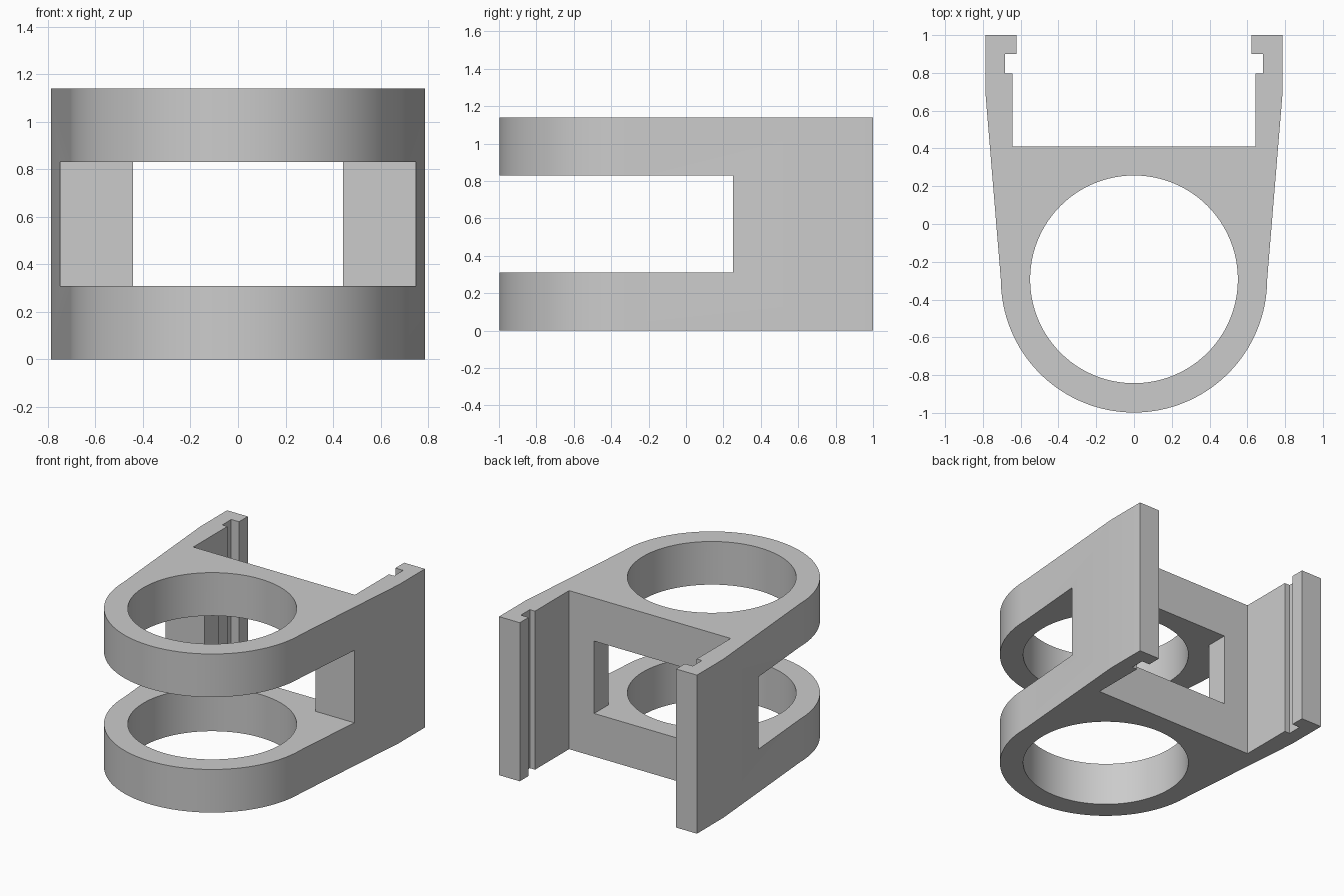
import bpy, bmesh
from math import sin, cos, pi

cube = bpy.data.objects.get("Cube")
if cube:
    bpy.data.objects.remove(cube, do_unlink=True)

HEIGHT = 1.14
RING_Y = -0.293          # centre of the ring
OUTER_R, HOLE_R = 0.705, 0.55
SLOT_Z = (0.31, 0.83)

grey = bpy.data.materials.new("plain_grey")
grey.use_nodes = True
colour = (0.6, 0.6, 0.6, 1)
grey.diffuse_color = colour
grey.node_tree.nodes["Principled BSDF"].inputs["Base Color"].default_value = colour


def prism(name, outline, z0, z1):
    """Extrude a closed xy outline from z0 to z1."""
    bm = bmesh.new()
    base = bm.faces.new([bm.verts.new((x, y, z0)) for x, y in outline])
    top = bmesh.ops.extrude_face_region(bm, geom=[base])["geom"]
    verts = [v for v in top if isinstance(v, bmesh.types.BMVert)]
    bmesh.ops.translate(bm, verts=verts, vec=(0, 0, z1 - z0))
    bmesh.ops.recalc_face_normals(bm, faces=bm.faces)
    mesh = bpy.data.meshes.new(name)
    bm.to_mesh(mesh)
    bm.free()
    mesh.materials.append(grey)
    obj = bpy.data.objects.new(name, mesh)
    bpy.context.collection.objects.link(obj)
    return obj


def arc(radius, start, end, steps):
    angles = [start + (end - start) * i / steps for i in range(steps + 1)]
    return [(radius * cos(a), RING_Y + radius * sin(a)) for a in angles]


def mirrored(half):
    """Close an outline whose +x half is listed in order."""
    return half + [(-x, y) for x, y in reversed(half)]


# Bracket body: rounded front, flared sides, rear arms with groove and lip
arm = [(0.787, 0.7), (0.787, 1.0), (0.622, 1.0), (0.622, 0.9),
       (0.684, 0.9), (0.684, 0.797), (0.643, 0.797), (0.643, 0.41)]
front = arc(OUTER_R, -pi, 0, 64)
body = prism("clamp_bracket", front + arm + [(-x, y) for x, y in reversed(arm)], 0, HEIGHT)

# Vertical ring hole
hole = prism("ring_hole_cutter", arc(HOLE_R, 0, 2 * pi, 96)[:-1], -0.1, HEIGHT + 0.1)

# Open front slot, narrowing to a window through the cross wall
slot = prism("slot_cutter",
             mirrored([(1, -1.2), (1, 0.25), (0.443, 0.25), (0.443, 0.6)]), *SLOT_Z)

for cutter in (hole, slot):
    mod = body.modifiers.new(cutter.name, "BOOLEAN")
    mod.operation = "DIFFERENCE"
    mod.solver = "EXACT"
    mod.object = cutter

# Bake the cuts, then discard the cutters
bpy.context.view_layer.update()
graph = bpy.context.evaluated_depsgraph_get()
cut_mesh = bpy.data.meshes.new_from_object(body.evaluated_get(graph))
body.modifiers.clear()
body.data = cut_mesh
for cutter in (hole, slot):
    bpy.data.objects.remove(cutter, do_unlink=True)

# Smooth rounds, crisp corners
bpy.ops.object.select_all(action="DESELECT")
body.select_set(True)
bpy.context.view_layer.objects.active = body
bpy.ops.object.shade_smooth_by_angle(angle=pi / 6)
